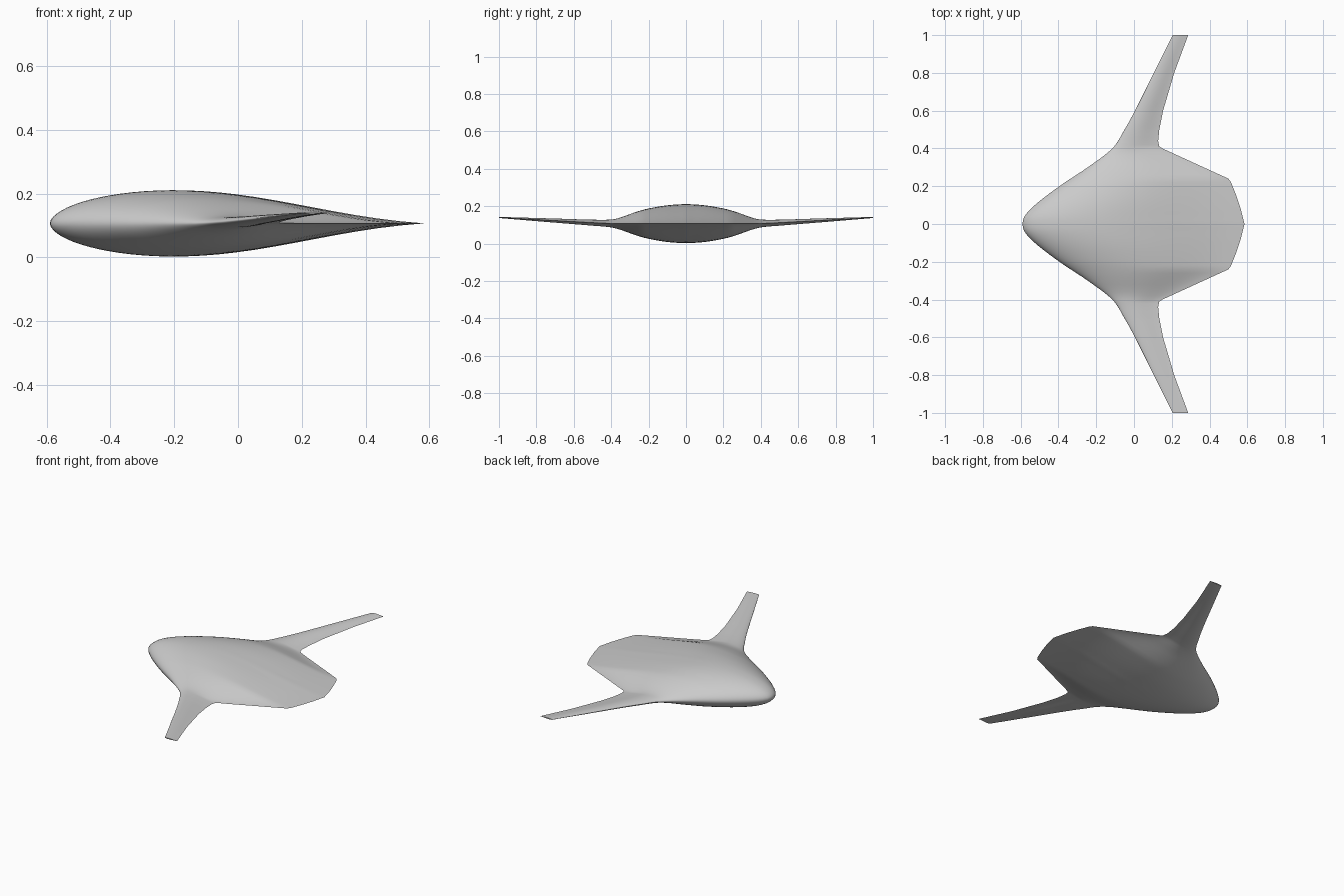
import bpy, bmesh, math

cube = bpy.data.objects.get("Cube")
if cube:
    bpy.data.objects.remove(cube, do_unlink=True)

# Planform and thickness curves: (distance from the centreline, value)
LEADING = [(0, -.59), (.04, -.58), (.1, -.525), (.2, -.395), (.3, -.245),
           (.4, -.115), (.5, -.05), (.6, .005), (.8, .105), (1, .205)]
TRAILING = [(0, .585), (.08, .565), (.16, .538), (.22, .514), (.24, .5), (.4, .15), (.412, .133),
            (.44, .128), (.5, .134), (.6, .154), (.8, .213), (1, .287)]
HALF_THICK = [(0, .104), (.1, .098), (.2, .081), (.25, .068), (.3, .051),
              (.35, .033), (.4, .021), (.5, .016), (.7, .011), (1, .003)]
HEIGHT = [(0, .107), (.38, .107), (.5, .112), (1, .14)]


def linear(pts, t):
    for (a, va), (b, vb) in zip(pts, pts[1:]):
        if t <= b:
            return va + (vb - va) * (t - a) / (b - a)
    return pts[-1][1]


def smooth(pts, t):
    """Cubic curve through the points, level at the centreline."""
    def slope(i):
        if i == 0:
            return 0
        a, b = pts[i - 1], pts[min(i + 1, len(pts) - 1)]
        return (b[1] - a[1]) / (b[0] - a[0])
    for i in range(len(pts) - 1):
        (a, va), (b, vb) = pts[i], pts[i + 1]
        if t <= b:
            h = b - a
            s = (t - a) / h
            hermite = s * s * (3 - 2 * s)
            return (va + (vb - va) * hermite + h * slope(i) * s * (1 - s) ** 2
                    - h * slope(i + 1) * s * s * (1 - s))
    return pts[-1][1]


def foil(u, crest=.33):
    """Relative half thickness: round nose, thin cusped tail."""
    if u < crest:
        return (1 - (1 - u / crest) ** 2) ** .55
    s = (u - crest) / (1 - crest)
    return .75 * (1 + math.cos(math.pi * s)) / 2 + .25 * (1 - s * s)


def section(y, count=28):
    """Closed airfoil loop at one spanwise station."""
    d = abs(y)
    nose, tail = smooth(LEADING, d), linear(TRAILING, d)
    half, z = smooth(HALF_THICK, d), linear(HEIGHT, d)
    steps = [(i / count) ** 1.8 for i in range(count + 1)]
    top = [(nose + (tail - nose) * u, y, z + half * foil(u)) for u in steps]
    low = [(nose + (tail - nose) * u, y, z - half * foil(u)) for u in steps[1:-1]]
    return top + low[::-1]


# Blended body and wings, lofted from tip to tip
side = {i / 50 for i in range(51)} | {p[0] for p in TRAILING}
stations = sorted(side | {-y for y in side})
bm = bmesh.new()
loops = [[bm.verts.new(p) for p in section(y)] for y in stations]
for a, b in zip(loops, loops[1:]):
    for i in range(len(a)):
        j = (i + 1) % len(a)
        bm.faces.new((a[i], a[j], b[j], b[i]))
bm.faces.new(loops[0])
bm.faces.new(loops[-1][::-1])
bmesh.ops.recalc_face_normals(bm, faces=bm.faces)
mesh = bpy.data.meshes.new("blended_wing_body")
bm.to_mesh(mesh)
bm.free()
body = bpy.data.objects.new("blended_wing_body", mesh)
bpy.context.collection.objects.link(body)

# Plain grey skin
grey = bpy.data.materials.new("light_grey")
grey.use_nodes = True
colour = (.6, .6, .6, 1)
grey.diffuse_color = colour
grey.node_tree.nodes["Principled BSDF"].inputs["Base Color"].default_value = colour
mesh.materials.append(grey)

bpy.ops.object.select_all(action="DESELECT")
body.select_set(True)
bpy.context.view_layer.objects.active = body
bpy.ops.object.shade_smooth_by_angle(angle=math.radians(40))
